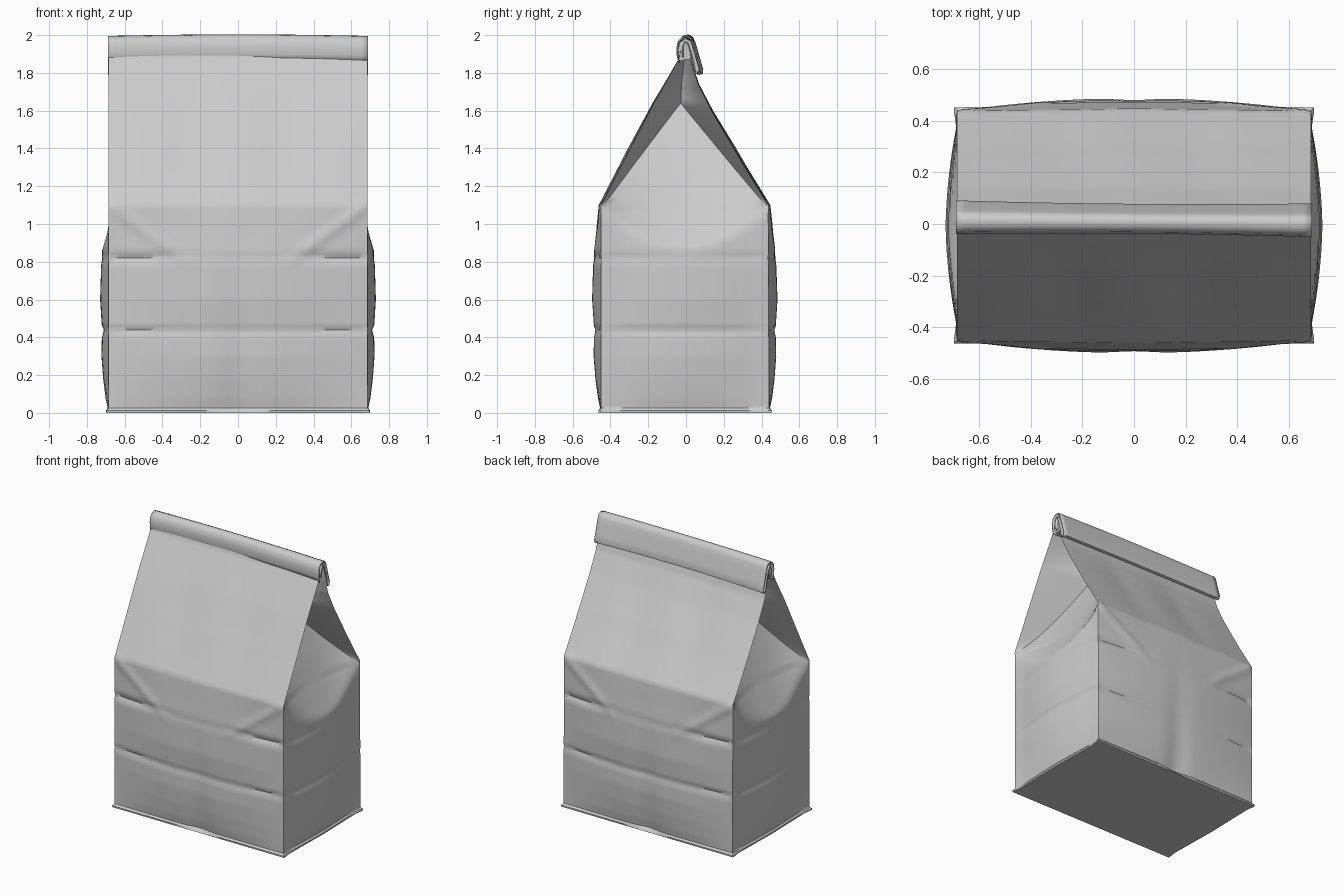
import bpy, bmesh, math

cube = bpy.data.objects.get("Cube")
if cube:
    bpy.data.objects.remove(cube, do_unlink=True)

PAPER = (0.6, 0.6, 0.6, 1.0)
mat = bpy.data.materials.new("grey paper")
mat.use_nodes = True
mat.diffuse_color = PAPER
mat.node_tree.nodes["Principled BSDF"].inputs["Base Color"].default_value = PAPER

HALF_W, HALF_D = 0.685, 0.445    # half width and half depth of the bag
FOLD, APEX, TOP = 1.10, 1.64, 1.92

# Panel edge depth (z, y) for the front and back, and how far panels bulge (z, offset)
FRONT = [(0, -.45), (1.1, -.45), (1.35, -.32), (1.64, -.17), (1.78, -.09), (1.88, -.035), (1.92, -.03)]
BACK = [(0, .44), (1.1, .435), (1.31, .305), (1.6, .135), (1.74, .065), (1.85, .03), (1.92, .02)]
BULGE = [(0, 0), (.08, .018), (.18, .032), (.3, .042), (.40, .04), (.43, .034), (.46, .04), (.6, .05),
         (.78, .044), (.82, .038), (.86, .038), (.96, .026), (1.1, .012), (1.4, .014), (1.92, 0)]


def lerp_table(table, z):
    for (z0, v0), (z1, v1) in zip(table, table[1:]):
        if z <= z1:
            return v0 + (v1 - v0) * (z - z0) / (z1 - z0)
    return table[-1][1]


def bump(d, width):
    return math.exp(-(d / width) ** 2)


def wrinkles(x, z):
    """Outward offset of creases on a front or back panel."""
    a = abs(x)
    edge = min(1, max(0, (a - .2) / .3))
    w = -.010 * bump(z - .435, .014) * (0.4 + 0.6 * edge)           # lower cross crease
    w -= .014 * bump(z - .82 - .02 * (1 - edge), .02) * edge        # upper cross crease
    if .22 < a:                                                     # diagonal from shoulder
        line = FOLD - (HALF_W - a) * .72
        w += .010 * bump(z - line, .035) * min(1, (a - .22) / .15)
    w -= .018 * bump(x, .09) * max(0, 1 - z / 1.0)                  # soft centre dent
    w -= .012 * bump(a - .25, .14) * bump(z - 1.45, .28)            # shallow hollows above
    return w * min(1, (HALF_W - a) / .03 + .1)


def flange(z):
    return .012 if z < .02 else 0


def panel_point(u, z, side):
    """Point on the front (side=-1) or back (side=1); u runs from -1 to 1."""
    y = lerp_table(FRONT if side < 0 else BACK, z)
    x = u * (HALF_W + flange(z))
    out = lerp_table(BULGE, z) * (1 - u * u) + wrinkles(u * HALF_W, z) * (0 if z < .01 else 1)
    return x, y + side * (out + flange(z)), z


def gusset_point(k, m, z, side):
    """Point on a side panel; k from -2m (front edge) to 2m (back edge)."""
    yf, yb = lerp_table(FRONT, z), lerp_table(BACK, z)
    mid, half = (yf + yb) / 2, (yb - yf) / 2
    tri = .96 * HALF_D * min(1, max(0, (APEX - z) / (APEX - FOLD)))
    tri = min(tri, .965 * half)
    a = abs(k)
    r = tri * a / m if a <= m else tri + (half - tri) * (a - m) / m
    # leaning triangle whose lower border sags towards the middle
    t = min(1, min(r, tri) / HALF_D)
    z0 = .87 + .23 * t * t
    depth = 0
    if z > z0:
        depth = .36 * (z - z0) / max(APEX - z0, .01) if z < APEX else .36 + .1 * (z - APEX)
    puff = lerp_table(BULGE, z) * (1 - t * t) * .9 if z < FOLD else 0
    if FOLD <= z < APEX:
        puff = .012 * (1 - t * t) * (APEX - z) / (APEX - FOLD)
    crease = (.008 * bump(z - .435, .014) + .009 * bump(z - .82, .02) * t) * (1 - t ** 8)
    x = puff - depth - crease
    if a > m:
        x *= (2 * m - a) / m
    lip = .01 if z < FOLD and a < m else 0                          # pinched corner seams
    return (side * (HALF_W + x - lip * (1 if t > .9 else t) + flange(z)),
            mid + (r if k > 0 else -r) * (1 + flange(z) / HALF_D), z)


def finish(obj_name, bm, angle=40):
    bmesh.ops.recalc_face_normals(bm, faces=bm.faces)
    me = bpy.data.meshes.new(obj_name)
    bm.to_mesh(me)
    bm.free()
    me.materials.append(mat)
    ob = bpy.data.objects.new(obj_name, me)
    bpy.context.collection.objects.link(ob)
    bpy.ops.object.select_all(action="DESELECT")
    ob.select_set(True)
    bpy.context.view_layer.objects.active = ob
    bpy.ops.object.shade_smooth_by_angle(angle=math.radians(angle))
    return ob


# Bag body: stacked loops running front, left side, back, right side
N, M = 56, 8
levels = [0, .012, .025] + [.02 * i for i in range(2, 97)]
bm = bmesh.new()
rings = []
for z in levels:
    loop = [panel_point(-1 + 2 * i / N, z, -1) for i in range(N + 1)]
    loop += [gusset_point(k, M, z, 1) for k in range(-2 * M + 1, 2 * M)]
    loop += [panel_point(1 - 2 * i / N, z, 1) for i in range(N + 1)]
    loop += [gusset_point(-k, M, z, -1) for k in range(-2 * M + 1, 2 * M)]
    rings.append([bm.verts.new(p) for p in loop])
for low, high in zip(rings, rings[1:]):
    for i in range(len(low)):
        j = (i + 1) % len(low)
        bm.faces.new((low[i], low[j], high[j], high[i]))
bm.faces.new(rings[0][::-1])
finish("bag_body", bm)


# Rolled top: a profile in (y, z) swept across the width
def sweep(obj_name, profile, half_w, closed):
    bm = bmesh.new()
    cols = []
    for i in range(41):
        u = -1 + i / 20
        sag = -.008 * u * u
        shift = -.006 * u
        thin = 1 - .12 * (1 - u * u)
        cols.append([bm.verts.new((u * half_w, .02 + (y - .02) * thin + shift, z + sag)) for y, z in profile])
    n = len(profile)
    for a, b in zip(cols, cols[1:]):
        for k in range(n if closed else n - 1):
            m = (k + 1) % n
            bm.faces.new((a[k], b[k], b[m], a[m]))
    if closed:
        bm.faces.new(cols[0])
        bm.faces.new(cols[-1][::-1])
    return finish(obj_name, bm, 50)


OUTER = [(-.030, 1.86), (-.040, 1.90), (-.041, 1.94), (-.034, 1.975), (-.015, 1.995), (.010, 2.0),
         (.030, 1.992), (.042, 1.965), (.055, 1.92), (.072, 1.86), (.082, 1.825), (.080, 1.805), (.066, 1.80)]
TUCK = [(.054, 1.815), (.046, 1.86), (.030, 1.92), (.014, 1.965), (0, 1.97), (-.012, 1.94), (-.010, 1.89)]
roll = sweep("rolled_top", OUTER + TUCK, HALF_W + .004, False)
mod = roll.modifiers.new("paper thickness", "SOLIDIFY")
mod.thickness = .007
mod.offset = 0

CORE = [(-.030, 1.87), (-.036, 1.93), (-.028, 1.97), (.005, 1.99), (.032, 1.975), (.052, 1.91),
        (.076, 1.825), (.064, 1.806), (.050, 1.83), (.030, 1.88), (.010, 1.88)]
sweep("roll_core", CORE, HALF_W - .02, True)
